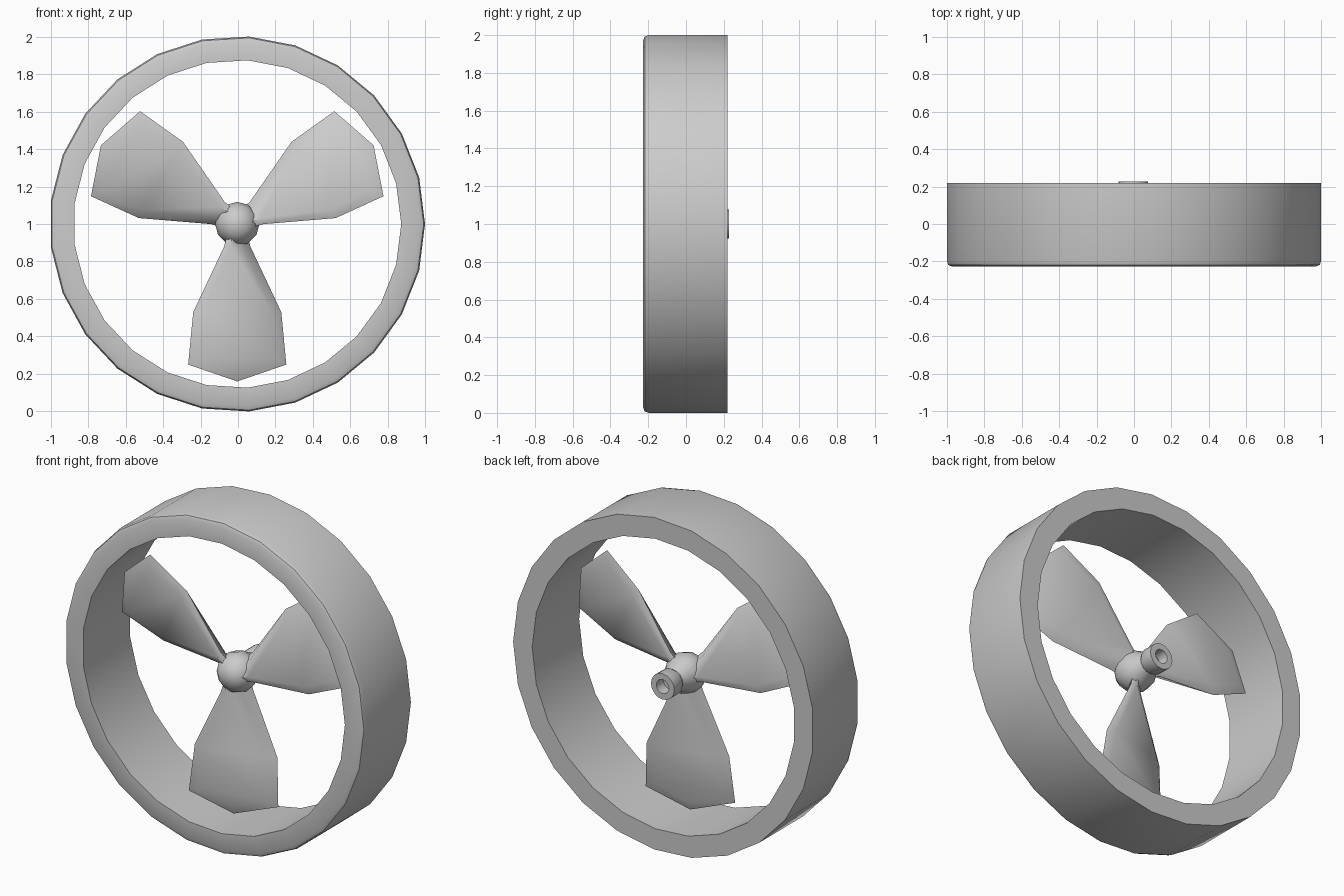
import bpy, bmesh, math
from mathutils import Matrix, Vector

if "Cube" in bpy.data.objects:
    bpy.data.objects.remove(bpy.data.objects["Cube"])

CENTRE = Vector((-0.004, 0, 1.0))


def finish(bm, name, angle):
    bmesh.ops.remove_doubles(bm, verts=bm.verts, dist=1e-5)
    bmesh.ops.recalc_face_normals(bm, faces=bm.faces)
    mesh = bpy.data.meshes.new(name)
    bm.to_mesh(mesh)
    bm.free()
    ob = bpy.data.objects.new(name, mesh)
    bpy.context.collection.objects.link(ob)
    bpy.ops.object.select_all(action='DESELECT')
    ob.select_set(True)
    bpy.context.view_layer.objects.active = ob
    bpy.ops.object.shade_smooth_by_angle(angle=math.radians(angle))
    return ob


def lathe(name, profile, sides, closed, angle=35):
    """Revolve (radius, y) points about the y axis."""
    bm = bmesh.new()
    rows = []
    for i in range(sides):
        a = 2 * math.pi * i / sides
        rows.append([bm.verts.new(CENTRE + Vector((r * math.cos(a), y, r * math.sin(a))))
                     for r, y in profile])
    n = len(profile)
    for i in range(sides):
        p, q = rows[i], rows[(i + 1) % sides]
        for j in range(n if closed else n - 1):
            k = (j + 1) % n
            bm.faces.new((p[j], q[j], q[k], p[k]))
    bmesh.ops.dissolve_degenerate(bm, dist=1e-6, edges=bm.edges)
    return finish(bm, name, angle)


# Outer ring with a rounded front outer edge
lathe("outer_ring", [(1.002, 0.22), (1.002, -0.197), (0.995, -0.218), (0.975, -0.227),
                     (0.875, -0.227), (0.875, 0.22)], 25, True)

# Rounded hub and the hollow shaft socket behind it
lathe("hub", [(0, -0.11), (0.06, -0.095), (0.1, -0.055), (0.118, 0), (0.105, 0.06),
              (0.075, 0.105), (0.06, 0.15), (0, 0.15)], 12, False, 45)
lathe("shaft_socket", [(0.06, 0.12), (0.078, 0.15), (0.078, 0.228), (0.042, 0.228),
                       (0.042, 0.16), (0, 0.16)], 16, False)


def blade(name, turn):
    # Stations: distance, half width, left y, right y, inset distance, inset width, half thickness
    stations = [(0.06, 0.055, -0.05, 0.05, 0.06, 0.028, 0.045),
                (0.12, 0.07, -0.06, 0.055, 0.12, 0.035, 0.04),
                (0.47, 0.235, -0.07, 0.045, 0.47, 0.185, 0.03),
                (0.75, 0.262, -0.088, 0.015, 0.715, 0.205, 0.024)]
    bm = bmesh.new()
    rot = Matrix.Rotation(turn, 3, 'Y')

    def vert(x, y, d):
        return bm.verts.new(CENTRE + rot @ Vector((x, y, -d)))

    rows = []
    for d, w, yl, yr, di, wi, t in stations:
        mid, slope = (yl + yr) / 2, (yr - yl) / (2 * w)
        row = [vert(-w, yl, d)]
        row += [vert(x, mid + slope * x - t, di) for x in (-wi, wi)]
        row += [vert(w, yr, d)]
        row += [vert(x, mid + slope * x + t, di) for x in (wi, -wi)]
        rows.append(row)
    for a, b in zip(rows, rows[1:]):
        for j in range(6):
            k = (j + 1) % 6
            bm.faces.new((a[j], a[k], b[k], b[j]))
    bm.faces.new(rows[0])
    # Pointed tip
    e = rows[-1]
    tip = vert(0, -0.035, 0.84)
    front, back = vert(0, -0.059, 0.785), vert(0, -0.011, 0.785)
    for f in ((e[1], e[2], front), (e[5], e[4], back),
              (e[0], e[1], front, tip), (e[2], e[3], tip, front),
              (e[0], e[5], back, tip), (e[4], e[3], tip, back)):
        bm.faces.new(f)
    finish(bm, name, 60)


# Three pitched blades
for i in range(3):
    blade(f"blade_{i + 1}", 2 * math.pi * i / 3)
